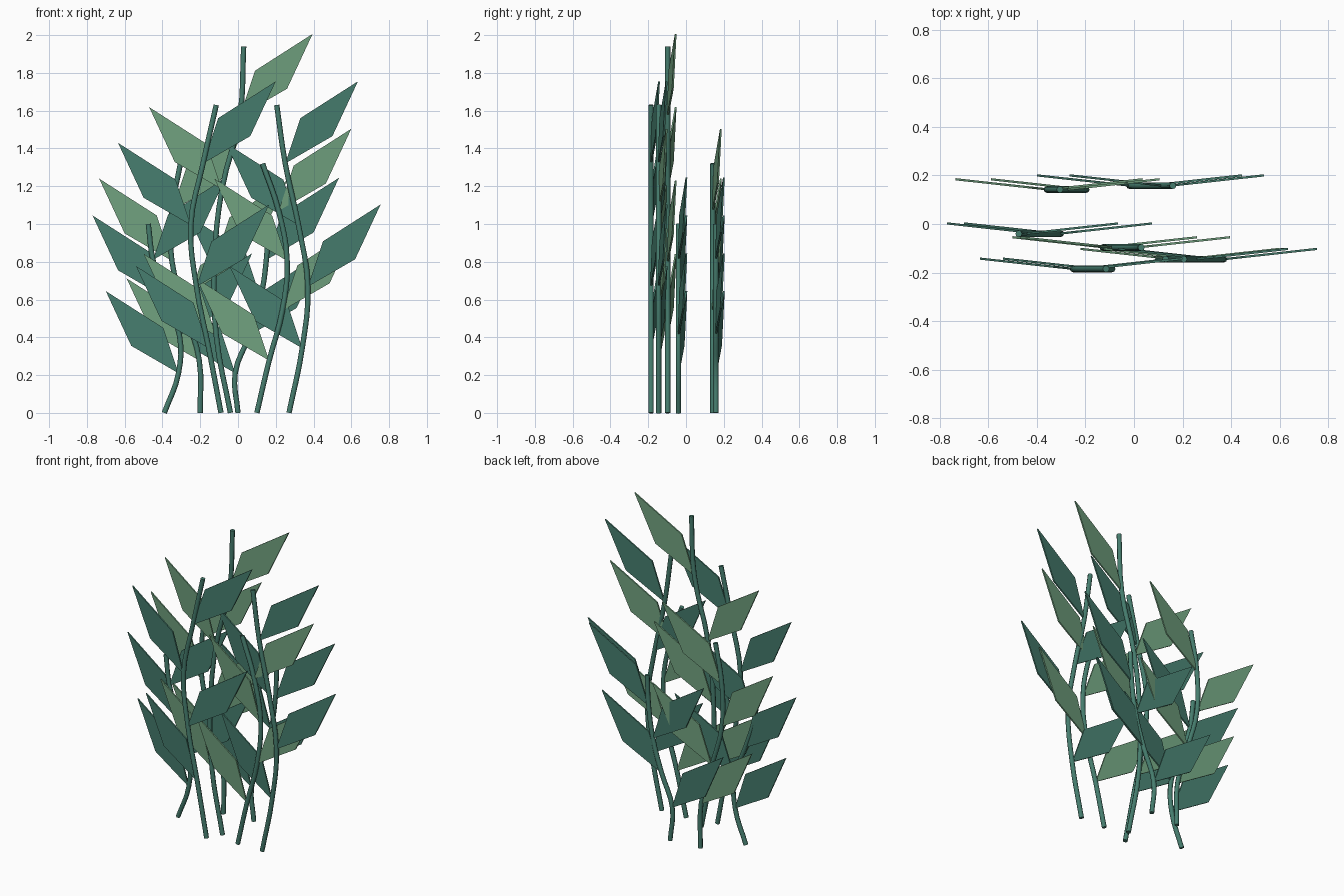
import bpy
import bmesh
from mathutils import Vector

cube = bpy.data.objects.get("Cube")
if cube:
    bpy.data.objects.remove(cube, do_unlink=True)


def material(name, color):
    mat = bpy.data.materials.new(name)
    mat.use_nodes = True
    mat.diffuse_color = (*color, 1)
    mat.node_tree.nodes["Principled BSDF"].inputs["Base Color"].default_value = (*color, 1)
    return mat


DARK = material("dark_teal", (0.061, 0.205, 0.156))
LIGHT = material("light_green", (0.162, 0.352, 0.209))

# Fractions of the stem height at which the stem path is given
STEPS = (0, 0.21, 0.41, 0.61, 0.81, 1)
# Kite outline of a leaf: sideways, upwards
KITE = ((0, 0), (0.25, 0.145), (0.385, 0.435), (0.08, 0.24))
THICK = 0.009
BACK_TILT = 0.11


def add_stem(name, points):
    curve = bpy.data.curves.new(name, "CURVE")
    curve.dimensions = "3D"
    curve.bevel_depth = 0.014
    curve.bevel_resolution = 2
    curve.resolution_u = 4
    curve.use_fill_caps = True
    spline = curve.splines.new("BEZIER")
    spline.bezier_points.add(len(points) - 1)
    for bp, p in zip(spline.bezier_points, points):
        bp.co = p
        bp.handle_left_type = bp.handle_right_type = "AUTO"
    curve.materials.append(DARK)
    obj = bpy.data.objects.new(name, curve)
    bpy.context.collection.objects.link(obj)


def add_leaf(name, base, side, mat):
    bm = bmesh.new()
    front = [bm.verts.new((side * u, BACK_TILT * u - THICK / 2, v)) for u, v in KITE]
    face = bm.faces.new(front)
    grown = bmesh.ops.extrude_face_region(bm, geom=[face])["geom"]
    back = [g for g in grown if isinstance(g, bmesh.types.BMVert)]
    bmesh.ops.translate(bm, verts=back, vec=(0, THICK, 0))
    if face.is_valid and len(bm.faces) == 5:
        bm.faces.new(front)
    bmesh.ops.recalc_face_normals(bm, faces=bm.faces)
    mesh = bpy.data.meshes.new(name)
    bm.to_mesh(mesh)
    bm.free()
    mesh.materials.append(mat)
    obj = bpy.data.objects.new(name, mesh)
    obj.location = base
    bpy.context.collection.objects.link(obj)


# Each plant: name, depth, height, leaf colour, sideways path of the stem
PLANTS = (
    ("front_tall", -0.185, 1.63, DARK, (-0.09, -0.155, -0.22, -0.25, -0.185, -0.115)),
    ("right_tall", -0.145, 1.63, DARK, (0.27, 0.34, 0.37, 0.32, 0.25, 0.205)),
    ("center_tallest", -0.097, 1.94, LIGHT, (-0.04, -0.115, -0.125, -0.085, 0.01, 0.03)),
    ("left_short", -0.04, 1.0, DARK, (-0.39, -0.315, -0.31, -0.385, -0.45, -0.475)),
    ("right_medium", -0.145, 1.32, LIGHT, (0.1, 0.165, 0.235, 0.26, 0.215, 0.13)),
    ("back_medium", 0.142, 1.32, LIGHT, (-0.2, -0.205, -0.28, -0.35, -0.35, -0.305)),
    ("back_short", 0.158, 1.0, DARK, (0, -0.015, 0.06, 0.12, 0.15, 0.16)),
)

for name, depth, height, mat, path in PLANTS:
    points = [Vector((x, depth, height * t)) for x, t in zip(path, STEPS)]
    add_stem(name + "_stem", points)
    # Leaves alternate left and right up the stem
    for i in range(1, 5):
        side = -1 if i % 2 else 1
        add_leaf(f"{name}_leaf_{i}", points[i], side, mat)
